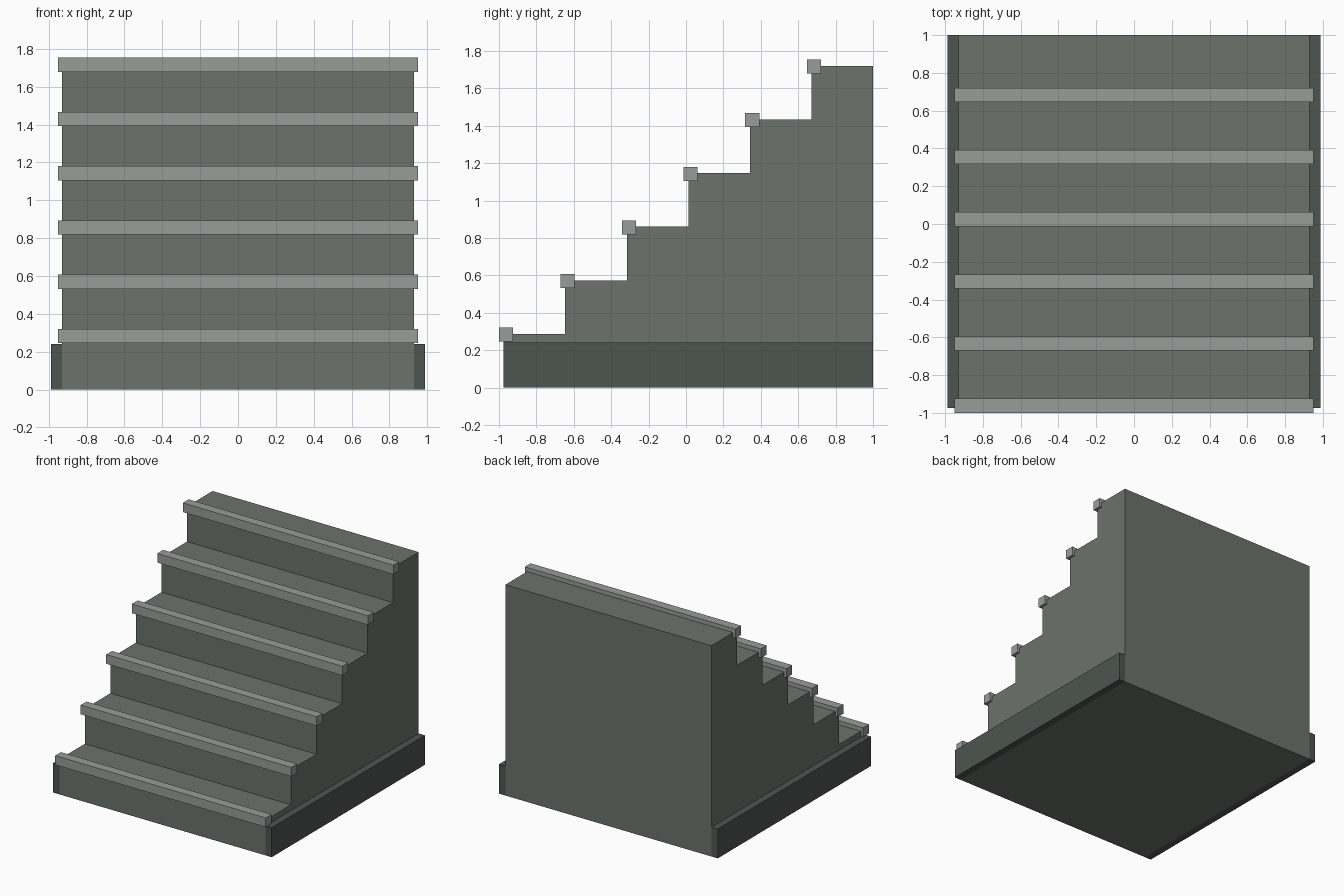
import bpy, bmesh

if "Cube" in bpy.data.objects:
    bpy.data.objects.remove(bpy.data.objects["Cube"])

STEPS = 6
FRONT, BACK = -0.975, 1.0
HEIGHT = 1.72
HALF_W = 0.93
RUN = (BACK - FRONT) / STEPS
RISE = HEIGHT / STEPS


def material(name, color):
    m = bpy.data.materials.new(name)
    m.diffuse_color = (*color, 1)
    m.use_nodes = True
    m.node_tree.nodes["Principled BSDF"].inputs["Base Color"].default_value = m.diffuse_color
    return m


def extrude_profile(name, profile, x0, x1, mat):
    """Extrude a closed (y, z) profile from x0 to x1."""
    bm = bmesh.new()
    face = bm.faces.new([bm.verts.new((x0, y, z)) for y, z in profile])
    ext = bmesh.ops.extrude_face_region(bm, geom=[face])["geom"]
    verts = [v for v in ext if isinstance(v, bmesh.types.BMVert)]
    bmesh.ops.translate(bm, verts=verts, vec=(x1 - x0, 0, 0))
    bmesh.ops.recalc_face_normals(bm, faces=bm.faces)
    mesh = bpy.data.meshes.new(name)
    bm.to_mesh(mesh)
    bm.free()
    mesh.materials.append(mat)
    obj = bpy.data.objects.new(name, mesh)
    bpy.context.collection.objects.link(obj)
    return obj


def rect(y0, y1, z0, z1):
    return [(y0, z0), (y1, z0), (y1, z1), (y0, z1)]


stone = material("stone", (0.15, 0.17, 0.15))
edge = material("edge_stone", (0.31, 0.34, 0.32))
dark = material("dark_stone", (0.075, 0.09, 0.08))

# Solid stair body with a stepped side profile
profile = [(BACK, 0), (FRONT, 0)]
for i in range(STEPS):
    y, z = FRONT + i * RUN, (i + 1) * RISE
    profile += [(y, z), (y + RUN, z)]
extrude_profile("stair_body", profile, -HALF_W, HALF_W, stone)

# Nosing bar along the front edge of each tread
R = 0.0375
for i in range(STEPS):
    y, z = FRONT + i * RUN + 0.0125, (i + 1) * RISE - 0.004
    extrude_profile(f"nosing_{i + 1}", rect(y - R, y + R, z - R, z + R),
                    -0.95, 0.95, edge)

# Low skirting along both sides
for side, s in (("left", -1), ("right", 1)):
    extrude_profile(f"skirt_{side}", rect(FRONT, BACK, 0, 0.24),
                    s * HALF_W, s * 0.987, dark)
